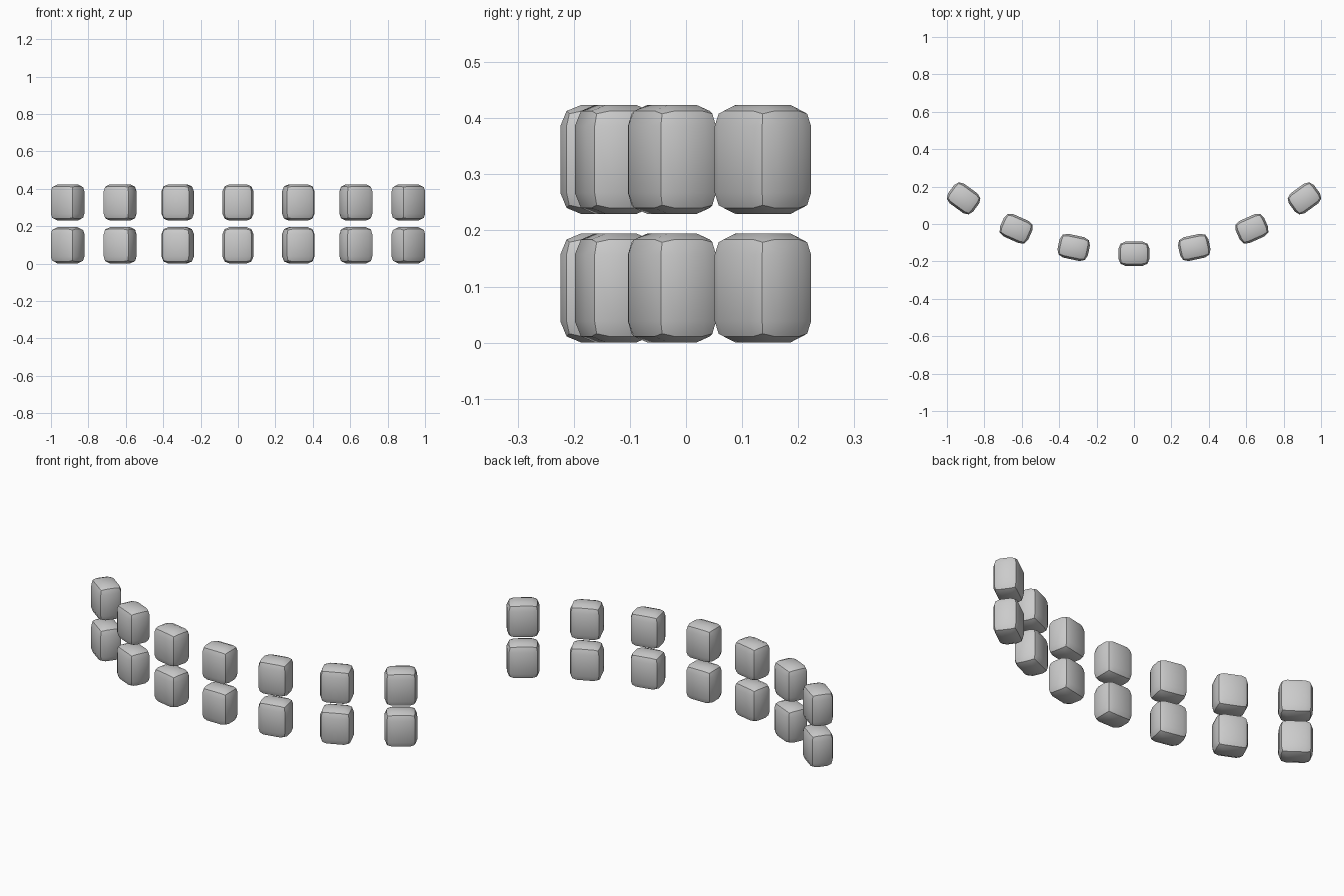
import bpy
from math import sin, cos, radians

if "Cube" in bpy.data.objects:
    bpy.data.objects.remove(bpy.data.objects["Cube"])

SIZE = (0.166, 0.13, 0.195)   # block width, depth, height
RADIUS = 1.55                 # arc the blocks sit on
FRONT_Y = -0.159              # centre of the middle block
STEP = 12                     # degrees between blocks


def block(name, angle, z):
    # rounded block, turned to follow the arc
    a = radians(angle)
    loc = (RADIUS * sin(a), FRONT_Y + RADIUS * (1 - cos(a)), z)
    bpy.ops.mesh.primitive_cube_add(size=1, location=loc, rotation=(0, 0, a))
    ob = bpy.context.object
    ob.name = name
    ob.scale = SIZE
    bpy.ops.object.transform_apply(location=False, rotation=False, scale=True)
    bevel = ob.modifiers.new("rounded_edges", "BEVEL")
    bevel.width = 0.038
    bevel.segments = 2
    bpy.ops.object.modifier_apply(modifier=bevel.name)
    bpy.ops.object.shade_smooth_by_angle(angle=radians(30))


# lower and upper rows of seven blocks
for row, z in (("lower", 0.0975), ("upper", 0.3265)):
    for i in range(-3, 4):
        block(f"{row}_block_{i + 4}", i * STEP, z)
